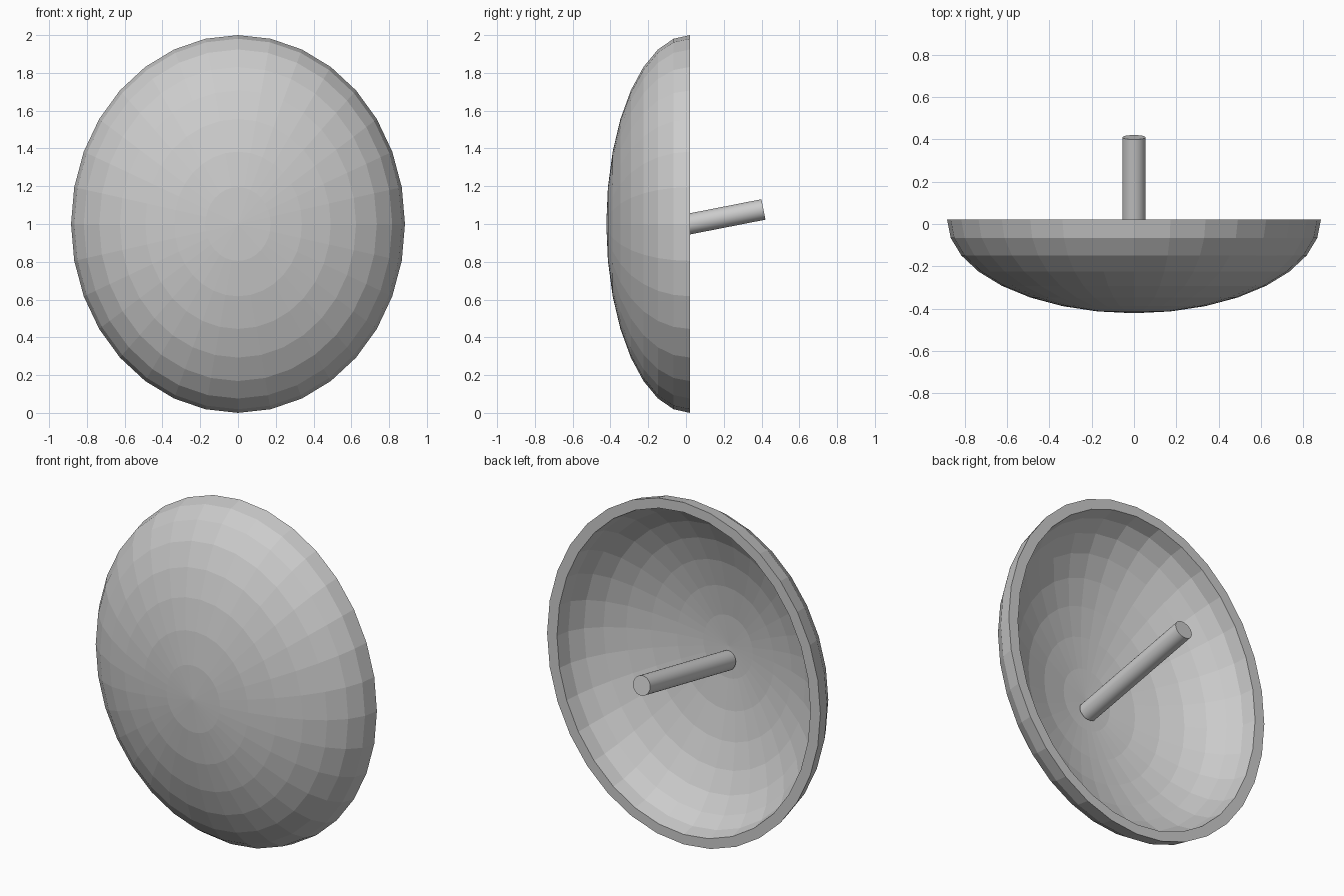
import bpy, bmesh, math
from mathutils import Vector

cube = bpy.data.objects.get("Cube")
if cube:
    bpy.data.objects.remove(cube, do_unlink=True)

grey = bpy.data.materials.new("neutral grey")
grey.use_nodes = True
colour = (0.6, 0.6, 0.6, 1)
grey.diffuse_color = colour
grey.node_tree.nodes["Principled BSDF"].inputs["Base Color"].default_value = colour

SEGMENTS, RINGS = 32, 8
RIM_Y, CENTRE_Z = 0.021, 1.0


def half_ellipsoid(bm, rx, depth, rz):
    """Adds a bowl bulging towards -y and returns its rim vertices."""
    pole = bm.verts.new((0, RIM_Y - depth, CENTRE_Z))
    inner = None
    for i in range(1, RINGS + 1):
        a = math.pi / 2 * i / RINGS
        ring = []
        for j in range(SEGMENTS):
            t = math.tau * j / SEGMENTS
            ring.append(bm.verts.new((rx * math.sin(a) * math.cos(t),
                                      RIM_Y - depth * math.cos(a),
                                      CENTRE_Z + rz * math.sin(a) * math.sin(t))))
        for j in range(SEGMENTS):
            k = (j + 1) % SEGMENTS
            if inner:
                bm.faces.new((inner[j], ring[j], ring[k], inner[k]))
            else:
                bm.faces.new((pole, ring[j], ring[k]))
        inner = ring
    return inner


# Hollow dish: outer and inner bowls joined by a flat rim
bm = bmesh.new()
outer = half_ellipsoid(bm, 0.884, 0.443, 1.0)
inner = half_ellipsoid(bm, 0.82, 0.418, 0.942)
for j in range(SEGMENTS):
    k = (j + 1) % SEGMENTS
    bm.faces.new((outer[j], inner[j], inner[k], outer[k]))
bmesh.ops.recalc_face_normals(bm, faces=bm.faces)
mesh = bpy.data.meshes.new("dish")
bm.to_mesh(mesh)
bm.free()
mesh.materials.append(grey)
dish = bpy.data.objects.new("dish", mesh)
bpy.context.collection.objects.link(dish)

# Rod rising backwards from the middle of the dish
start, end = Vector((0, -0.381, 0.922)), Vector((0, 0.41, 1.077))
axis = end - start
bpy.ops.mesh.primitive_cylinder_add(vertices=32, radius=0.055, depth=axis.length,
                                    location=(start + end) / 2,
                                    rotation=axis.to_track_quat('Z', 'Y').to_euler())
rod = bpy.context.object
rod.name = "rod"
rod.data.materials.append(grey)
bpy.ops.object.shade_smooth_by_angle(angle=math.radians(30))
